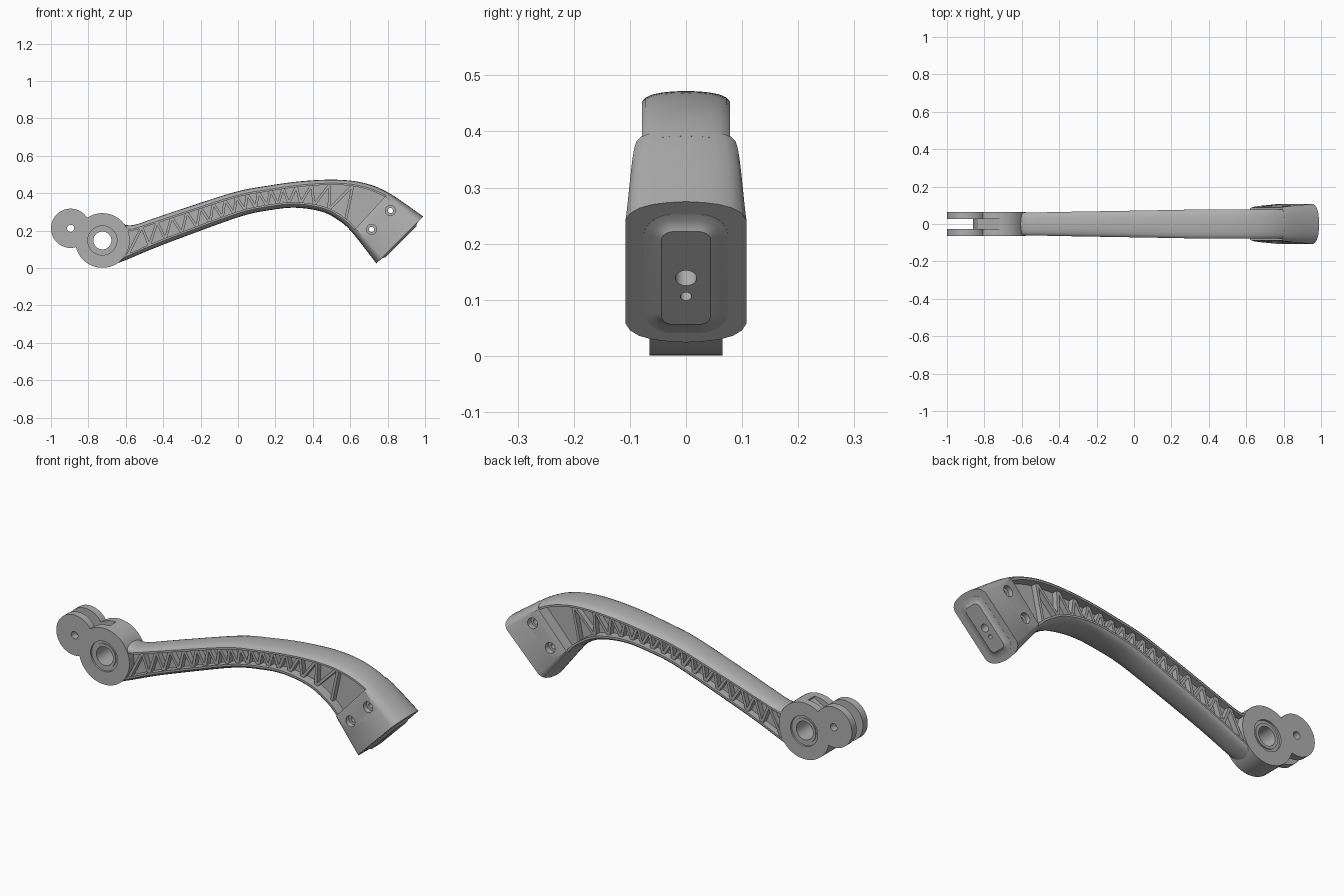
import bpy, bmesh, math
from mathutils import Vector

if "Cube" in bpy.data.objects:
    bpy.data.objects.remove(bpy.data.objects["Cube"])

grey = bpy.data.materials.new("satin grey")
grey.use_nodes = True
grey.diffuse_color = (0.43, 0.43, 0.43, 1)
grey.node_tree.nodes["Principled BSDF"].inputs["Base Color"].default_value = (0.43, 0.43, 0.43, 1)


def finish(name, bm):
    bmesh.ops.recalc_face_normals(bm, faces=bm.faces)
    mesh = bpy.data.meshes.new(name)
    bm.to_mesh(mesh)
    bm.free()
    obj = bpy.data.objects.new(name, mesh)
    obj.data.materials.append(grey)
    bpy.context.collection.objects.link(obj)
    return obj


def add_loft(bm, loops):
    """Skin closed loops of equal length and cap both ends."""
    rings = [[bm.verts.new(p) for p in loop] for loop in loops]
    n = len(rings[0])
    for a, b in zip(rings, rings[1:]):
        for i in range(n):
            j = (i + 1) % n
            bm.faces.new((a[i], a[j], b[j], b[i]))
    bm.faces.new(rings[0])
    bm.faces.new(rings[-1])


def loft(name, loops):
    bm = bmesh.new()
    add_loft(bm, loops)
    return finish(name, bm)


def prism(name, outline, y0, y1):
    return loft(name, [[(x, y, z) for x, z in outline] for y in (y0, y1)])


def arc(centre, r, a0, a1, n):
    return [(centre[0] + r * math.cos(a0 + (a1 - a0) * i / n),
             centre[1] + r * math.sin(a0 + (a1 - a0) * i / n)) for i in range(n)]


def disc(centre, r, y0, y1):
    return prism("cutter", arc(centre, r, 0, math.tau, 40), y0, y1)


def activate(obj):
    bpy.ops.object.select_all(action="DESELECT")
    obj.select_set(True)
    bpy.context.view_layer.objects.active = obj


def cut(targets, cutters):
    for cutter in cutters:
        cutter.hide_render = True
        for obj in targets:
            activate(obj)
            mod = obj.modifiers.new("cut", "BOOLEAN")
            mod.operation, mod.solver, mod.object = "DIFFERENCE", "EXACT", cutter
            bpy.ops.object.modifier_apply(modifier=mod.name)
        bpy.data.objects.remove(cutter)


# Rails of the arm: top x, top z, bottom x, bottom z, half width
STATIONS = [
    (-.65, .245, -.69, .012, .060), (-.57, .228, -.60, .042, .061),
    (-.45, .265, -.45, .105, .063), (-.31, .312, -.29, .166, .066),
    (-.02, .405, .01, .274, .071), (.15, .438, .17, .309, .074),
    (.33, .463, .31, .322, .077), (.52, .472, .45, .300, .078),
    (.67, .455, .54, .253, .078), (.805, .402, .61, .190, .078),
    (.99, .275, .74, .024, .078)]
LAST = len(STATIONS) - 1
FLANGE, WEB, RIB = .030, .028, .056


def rails(t):
    """Smooth interpolation of the stations: top, bottom, half width."""
    i = min(int(t), LAST - 1)
    f = t - i
    p = [STATIONS[max(0, min(LAST, k))] for k in range(i - 1, i + 3)]
    v = [.5 * (2 * b + (c - a) * f + (2 * a - 5 * b + 4 * c - d) * f ** 2
               + (3 * b - a - 3 * c + d) * f ** 3) for a, b, c, d in zip(*p)]
    return Vector((v[0], 0, v[1])), Vector((v[2], 0, v[3])), v[4]


CROWN = [(0, 0), (.3, .05), (.55, .15), (.77, .34), (.92, .62), (1, 1)]


def section(t, width=None, bow=.02, web=True):
    top, bottom, w = rails(t)
    w = width or w
    up = top - bottom
    length = up.length
    up.normalize()
    half = [(w * a, length - bow * b) for a, b in CROWN]
    if web:
        half += [(w, length - FLANGE), (WEB, length - FLANGE), (WEB, FLANGE), (w, FLANGE)]
    half += [(w * a, bow * b) for a, b in reversed(CROWN)]
    full = half + [(-y, v) for y, v in reversed(half[1:-1])]
    return [bottom + up * v + Vector((0, y, 0)) for y, v in full]


# Curved arm with an I-shaped section
parts = []
steps = 60
arm = loft("curved_arm", [section((LAST - .9) * i / steps) for i in range(steps + 1)])
parts.append(arm)

# Zigzag ribs running through the web, spaced by the local depth
bm = bmesh.new()
t, at_top, points = 1.05, False, []
while t < 8.6:
    top, bottom, _ = rails(t)
    up = (top - bottom).normalized()
    points.append(top - up * (FLANGE - .006) if at_top else bottom + up * (FLANGE - .006))
    ahead = rails(t + .01)
    speed = ((ahead[0] + ahead[1]) - (top + bottom)).length / .02
    t += .44 * ((top - bottom).length - 2 * FLANGE) / speed
    at_top = not at_top
for a, b in zip(points, points[1:]):
    d = (b - a).normalized()
    side = Vector((-d.z, 0, d.x)) * .007
    add_loft(bm, [[p + side * s + Vector((0, y, 0)) for s, y in
                   ((-1, -RIB), (1, -RIB), (1, RIB), (-1, RIB))] for p in (a, b)])
parts.append(finish("zigzag_ribs", bm))

# Flared end block
block = loft("end_block", [section(LAST - 1 + f, .088 + .020 * f ** .7, .026 + .022 * f, False)
                           for f in [i / 10 for i in range(11)]])

# Raised pad on the slanted end face
top, bottom, _ = rails(LAST)
along = (top - bottom).normalized()
normal = Vector((along.z, 0, -along.x))
middle = (top + bottom) / 2 - along * .004


def pad_ring(w, h, r, lift):
    ring = []
    for k, (sy, sv) in enumerate(((1, 1), (-1, 1), (-1, -1), (1, -1))):
        for i in range(9):
            a = math.pi / 2 * (k + i / 8)
            y, v = sy * (w - r) + r * math.cos(a), sv * (h - r) + r * math.sin(a)
            ring.append(middle + along * v + Vector((0, y, 0)) + normal * lift)
    return ring


pad = loft("end_pad", [pad_ring(.075, .149, .052, -.01), pad_ring(.075, .149, .052, .0005),
                       pad_ring(.062, .135, .040, .002), pad_ring(.051, .124, .030, .006),
                       pad_ring(.044, .117, .022, .0115)])


def pad_hole(v, r):
    c = middle + along * v
    return loft("cutter", [[c + normal * d + along * r * math.sin(a) + Vector((0, r * math.cos(a), 0))
                            for a in [math.tau * i / 32 for i in range(32)]] for d in (-.09, .05)])


cut([block, pad], [pad_hole(0, .019), pad_hole(-.046, .010)])

# Countersunk cross bolts through the block
for spot in ((.815, .307), (.714, .206)):
    cut([block], [disc(spot, .014, -.2, .2), disc(spot, .027, .07, .2), disc(spot, .027, -.2, -.07)])
parts += [block, pad]

# Pivot hub and fork lobe share one outline of two arcs
HUB, LOBE, R_HUB, R_LOBE, HALF = (-.725, .147), (-.895, .212), .146, .105, .065
dx, dz = LOBE[0] - HUB[0], LOBE[1] - HUB[1]
dist, aim = math.hypot(dx, dz), math.atan2(dz, dx)
a = math.acos((dist ** 2 + R_HUB ** 2 - R_LOBE ** 2) / (2 * dist * R_HUB))
b = math.acos((dist ** 2 + R_LOBE ** 2 - R_HUB ** 2) / (2 * dist * R_LOBE))
outline = (arc(HUB, R_HUB, aim + a, aim + math.tau - a, 60)
           + arc(LOBE, R_LOBE, aim - math.pi + b, aim + math.pi - b, 44))
hub = prism("pivot_hub_and_fork", outline, -HALF, HALF)

# Fork slot with a ramp running up into the hub
slot = [(-1.2, -.2), (-.86, -.2), (-.86, .16), (-.835, .215), (-.72, .285), (-.72, .5), (-1.2, .5)]
cut([hub], [prism("cutter", slot, -.026, .026), disc(LOBE, .019, -.2, .2),
            disc(HUB, .078, HALF - .010, .2), disc(HUB, .078, -.2, .010 - HALF)])
cut([hub, arm], [disc(HUB, .048, -.2, .2)])
parts.append(hub)

# Bearing sleeve rim in the hub recess
bm = bmesh.new()
for s in (-1, 1):
    rings = [[bm.verts.new((x, s * y, z)) for x, z in arc(HUB, r, 0, math.tau, 40)]
             for r, y in ((.048, .05), (.048, .060), (.063, .060), (.063, .05))]
    for p, q in zip(rings, rings[1:] + rings[:1]):
        for i in range(40):
            j = (i + 1) % 40
            bm.faces.new((p[i], p[j], q[j], q[i]))
parts.append(finish("bearing_sleeve", bm))

for obj in parts:
    activate(obj)
    bpy.ops.object.shade_smooth_by_angle(angle=math.radians(32))
